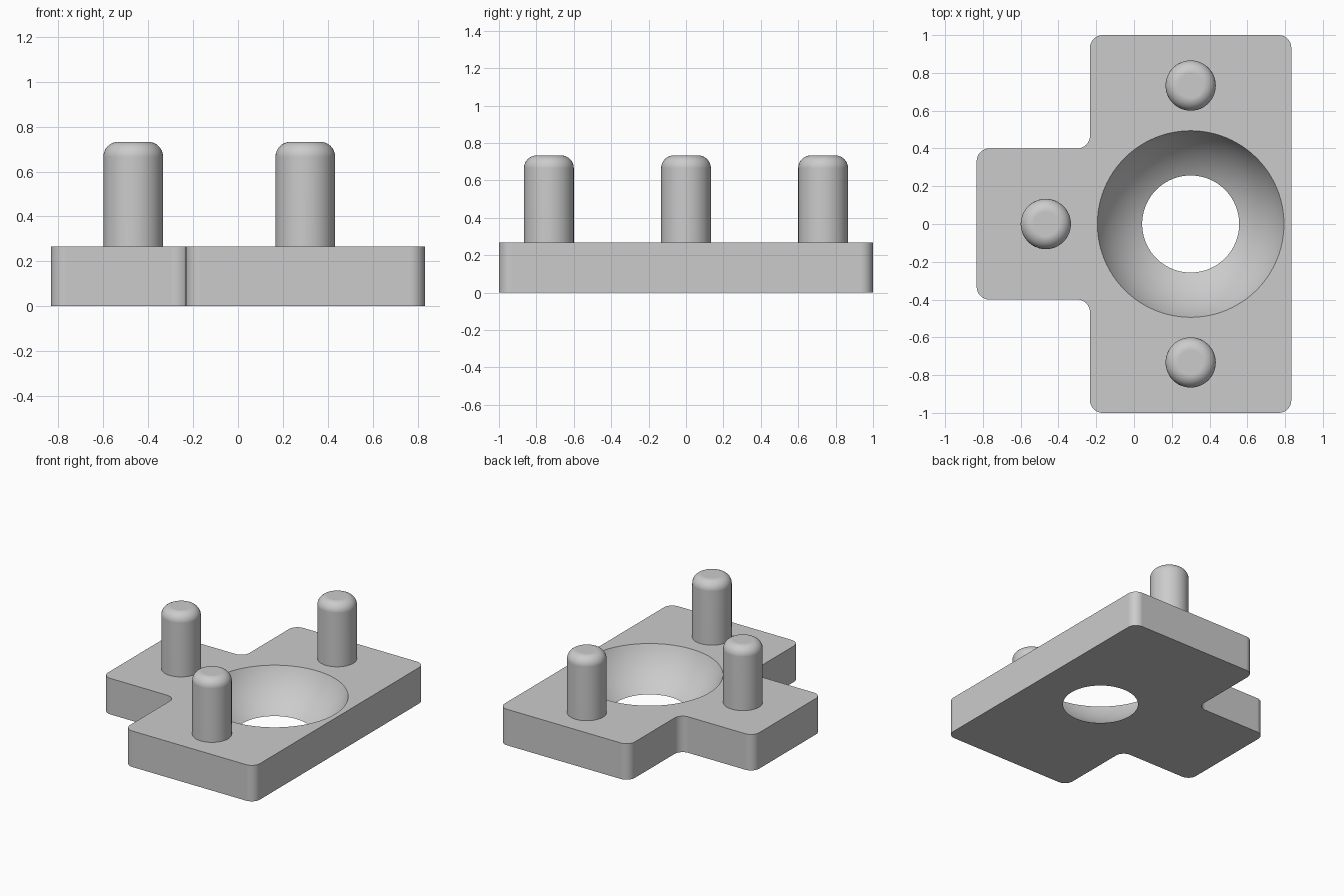
import bpy, bmesh
from math import sin, cos, pi, atan2, sqrt, radians
from mathutils import Vector

cube = bpy.data.objects.get("Cube")
if cube:
    bpy.data.objects.remove(cube, do_unlink=True)

THICK = 0.267
FILLET = 0.067
BOWL_X, BOWL_R, BOWL_Z = 0.3, 0.533, 0.467
PEG_R, PEG_TOP = 0.133, 0.733

grey = bpy.data.materials.new("plain grey")
grey.use_nodes = True
colour = (0.6, 0.6, 0.6, 1)
grey.diffuse_color = colour
grey.node_tree.nodes["Principled BSDF"].inputs["Base Color"].default_value = colour


def finish(bm, name):
    bmesh.ops.recalc_face_normals(bm, faces=bm.faces)
    mesh = bpy.data.meshes.new(name)
    bm.to_mesh(mesh)
    bm.free()
    mesh.materials.append(grey)
    obj = bpy.data.objects.new(name, mesh)
    bpy.context.collection.objects.link(obj)
    bpy.ops.object.select_all(action='DESELECT')
    obj.select_set(True)
    bpy.context.view_layer.objects.active = obj
    bpy.ops.object.shade_smooth_by_angle(angle=radians(35))
    mod = obj.modifiers.new("clean shading", 'WEIGHTED_NORMAL')
    mod.keep_sharp = True
    return obj


def rounded(corners, r, steps=8):
    """Outline of right-angled corners, each replaced by a quarter arc."""
    out = []
    for i, c in enumerate(corners):
        p = Vector(c)
        a = (Vector(corners[i - 1]) - p).normalized() * r
        b = (Vector(corners[(i + 1) % len(corners)]) - p).normalized() * r
        for k in range(steps + 1):
            t = k / steps * pi / 2
            out.append(p + a * (1 - sin(t)) + b * (1 - cos(t)))
    return out


def ring(bm, points, z):
    return [bm.verts.new((p[0], p[1], z)) for p in points]


def circle(x, y, r, n):
    return [(x + r * cos(2 * pi * i / n), y + r * sin(2 * pi * i / n)) for i in range(n)]


def wall(bm, low, high):
    n = len(low)
    for i in range(n):
        j = (i + 1) % n
        bm.faces.new((low[i], low[j], high[j], high[i]))


def cap(bm, *loops):
    edges = [bm.edges.get((l[i - 1], l[i])) for l in loops for i in range(len(l))]
    bmesh.ops.triangle_fill(bm, edges=edges, use_beauty=True)


# T-shaped plate with a spherical bowl that breaks through the bottom
half = [(-0.233, 1), (-0.233, 0.4), (-0.833, 0.4)]
corners = [(0.833, 1)] + half + [(x, -y) for x, y in reversed(half)] + [(0.833, -1)]
outline = rounded(corners, FILLET)
bm = bmesh.new()
bottom, top = ring(bm, outline, 0), ring(bm, outline, THICK)
wall(bm, bottom, top)

levels = 16
start = atan2(sqrt(BOWL_R ** 2 - BOWL_Z ** 2), BOWL_Z)
drop = BOWL_Z - THICK
end = atan2(sqrt(BOWL_R ** 2 - drop ** 2), drop)
bowl = []
for k in range(levels + 1):
    t = start + (end - start) * k / levels
    bowl.append(ring(bm, circle(BOWL_X, 0, BOWL_R * sin(t), 96), BOWL_Z - BOWL_R * cos(t)))
for low, high in zip(bowl, bowl[1:]):
    wall(bm, low, high)
cap(bm, bottom, bowl[0])
cap(bm, top, bowl[-1])
finish(bm, "base_plate")


# Round pegs with filleted tops
def peg(name, x, y):
    bm = bmesh.new()
    profile = [(PEG_R, THICK)]
    for k in range(9):
        t = k / 8 * pi / 2
        profile.append((PEG_R - FILLET * (1 - cos(t)), PEG_TOP - FILLET * (1 - sin(t))))
    rings = [ring(bm, circle(x, y, r, 48), z) for r, z in profile]
    for low, high in zip(rings, rings[1:]):
        wall(bm, low, high)
    bm.faces.new(rings[-1])
    bm.faces.new(list(reversed(rings[0])))
    finish(bm, name)


peg("front_peg", BOWL_X, -0.733)
peg("back_peg", BOWL_X, 0.733)
peg("right_peg", -0.467, 0)
